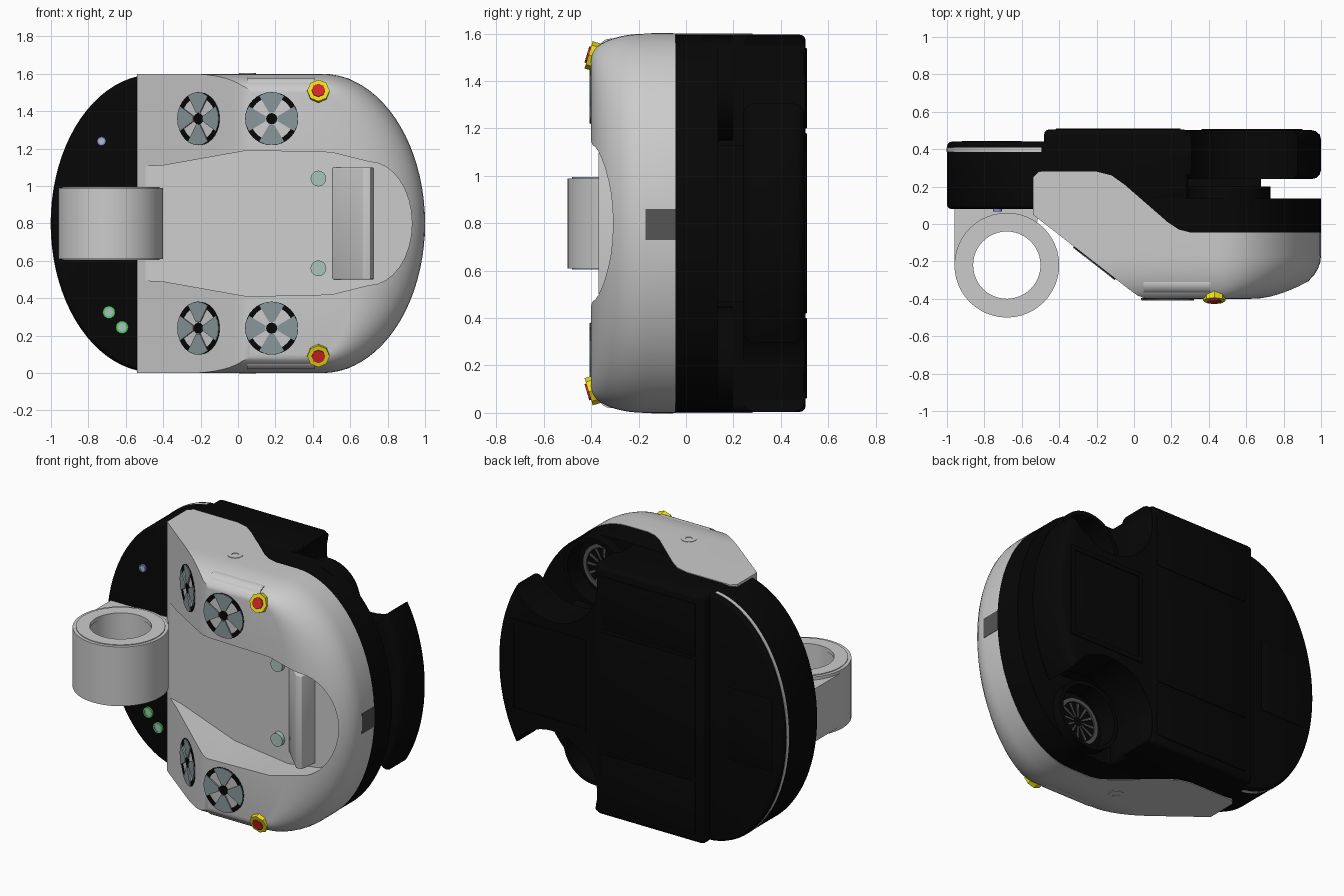
import bpy, bmesh, math
from mathutils import Vector

if "Cube" in bpy.data.objects:
    bpy.data.objects.remove(bpy.data.objects["Cube"])


def material(name, rgb):
    m = bpy.data.materials.new(name)
    m.diffuse_color = (*rgb, 1)
    m.use_nodes = True
    m.node_tree.nodes["Principled BSDF"].inputs["Base Color"].default_value = m.diffuse_color
    return m


BLACK = material("black", (0.002, 0.002, 0.002))
DARK = material("dark_grey", (0.09, 0.09, 0.09))
YELLOW = material("yellow", (0.85, 0.75, 0.01))
RED = material("red", (0.7, 0.02, 0.02))
BLUE = material("blue", (0.25, 0.25, 0.75))
GREEN = material("green", (0.1, 0.6, 0.15))
BLADE = material("blade", (0.25, 0.31, 0.33))
PALE = material("pale", (0.4, 0.55, 0.5))


def finish(name, bm, mat=None, bevel=0, segs=3):
    bmesh.ops.recalc_face_normals(bm, faces=bm.faces)
    me = bpy.data.meshes.new(name)
    bm.to_mesh(me)
    bm.free()
    ob = bpy.data.objects.new(name, me)
    bpy.context.collection.objects.link(ob)
    if mat:
        me.materials.append(mat)
    if bevel:
        mod = ob.modifiers.new("bevel", "BEVEL")
        mod.width, mod.segments, mod.angle_limit = bevel, segs, math.radians(40)
        activate(ob)
        bpy.ops.object.modifier_apply(modifier=mod.name)
    smooth(ob)
    return ob


def activate(ob):
    bpy.ops.object.select_all(action="DESELECT")
    ob.select_set(True)
    bpy.context.view_layer.objects.active = ob


def smooth(ob):
    activate(ob)
    bpy.ops.object.shade_smooth_by_angle(angle=math.radians(30))


def loft(name, rings, mat=None, bevel=0, closed=False):
    """Skin equal-length rings; cap the ends, or join them when closed."""
    bm = bmesh.new()
    vs = [[bm.verts.new(p) for p in r] for r in rings]
    n = len(vs[0])
    for a, b in zip(vs, vs[1:] + ([vs[0]] if closed else [])):
        for i in range(n):
            bm.faces.new((a[i], a[(i + 1) % n], b[(i + 1) % n], b[i]))
    if not closed:
        bm.faces.new(vs[0])
        bm.faces.new(vs[-1])
    return finish(name, bm, mat, bevel)


def prism_y(name, pts, y0, y1, mat=None, bevel=0):
    return loft(name, [[(x, y, z) for x, z in pts] for y in (y0, y1)], mat, bevel)


def prism_z(name, pts, z0, z1, mat=None, bevel=0):
    return loft(name, [[(x, y, z) for x, y in pts] for z in (z0, z1)], mat, bevel)


def box(name, x0, x1, y0, y1, z0, z1, mat=None, bevel=0):
    return prism_y(name, [(x0, z0), (x1, z0), (x1, z1), (x0, z1)], y0, y1, mat, bevel)


def cyl(name, at, axis, r, h, mat=None, n=24, r2=None, r_in=0):
    """Cylinder, cone or tube centred at a point along an axis."""
    q = Vector((0, 0, 1)).rotation_difference(Vector(axis)).to_matrix()

    def ring(rad, z):
        return [Vector(at) + q @ Vector((rad * math.cos(math.tau * i / n), rad * math.sin(math.tau * i / n), z))
                for i in range(n)]
    rings = [ring(r, -h / 2), ring(r if r2 is None else r2, h / 2)]
    if r_in:
        rings += [ring(r_in, h / 2), ring(r_in, -h / 2)]
    return loft(name, rings, mat, closed=bool(r_in))


def boolean(ob, cutter, op="DIFFERENCE"):
    mod = ob.modifiers.new("cut", "BOOLEAN")
    mod.operation, mod.object, mod.solver = op, cutter, "EXACT"
    activate(ob)
    bpy.ops.object.modifier_apply(modifier=mod.name)
    bpy.data.objects.remove(cutter)
    smooth(ob)


def half_outline(side, x_in, rx=0.55, rz=0.8, n=40):
    """Half of the rounded front outline, from x_in out to the curved end."""
    arc = [(side * (0.45 + rx * math.cos(t)), 0.8 + rz * math.sin(t))
           for t in (math.pi * (i / n - 0.5) for i in range(n + 1))]
    return [(x_in, 0.8 - rz)] + arc + [(x_in, 0.8 + rz)]


# grey front shell: rounded bowl trimmed to the stepped top-view profile
layers = [(0, 0.35)] + [(1 - math.cos(t), -0.17 - 0.23 * math.sin(t))
                        for t in (math.pi / 2 * k / 10 for k in range(11))]
shell = loft("front_shell", [[(x, y, z) for x, z in half_outline(1, -0.54, 0.55 - 0.35 * i, 0.8 - 0.1 * i)]
                             for i, y in layers])
profile = [(-0.54, 0.05), (-0.03, -0.347), (0.02, -0.383), (0.08, -0.405), (1.1, -0.41), (1.1, -0.045),
           (0.3, -0.045), (0.24, -0.03), (0.18, 0.01), (-0.05, 0.21), (-0.12, 0.26), (-0.2, 0.28),
           (-0.51, 0.28), (-0.54, 0.25)]
boolean(shell, prism_z("profile_cutter", profile, -0.2, 1.8), "INTERSECT")


# recessed centre panel with sloping floor, then a rounded end behind a cross bar
def floor_y(x):
    return -0.22 * (x + 0.43)


rim = [(-0.6, 0.3), (-0.4, 0.31), (0.05, 0.39), (0.5, 0.38), (0.7, 0.33)]
pocket = [(x, 0.8 - d) for x, d in rim] + [(x, 0.8 + d) for x, d in reversed(rim)]
boolean(shell, loft("pocket_cutter", [[(x, -0.7, z) for x, z in pocket], [(x, floor_y(x), z) for x, z in pocket]]))
end = [(0.65, 0.47)] + [(0.7 + 0.23 * math.cos(t), 0.8 + 0.33 * math.sin(t))
                        for t in (math.pi * (i / 16 - 0.5) for i in range(17))] + [(0.65, 1.13)]
boolean(shell, prism_y("end_cutter", end, -0.7, -0.25))
prism_z("cross_bar", [(0.5, -0.2), (0.67, -0.37), (0.71, -0.37), (0.73, -0.2)], 0.5, 1.1, None, 0.006)
box("side_notch", 0.95, 1.0, -0.17, -0.045, 0.73, 0.86, DARK)

# black body: left housing, thick core, ring plate behind the shell
prism_y("left_housing", half_outline(-1, 0.0, 0.55, 0.795), 0.08, 0.44, BLACK, 0.025)
box("rear_core", -0.48, 0.29, 0.1, 0.505, 0.004, 1.596, BLACK, 0.025)
plate = prism_y("ring_plate", half_outline(1, 0.0, 0.55, 0.797), -0.05, 0.135, BLACK)
box("rear_neck", 0.25, 0.68, 0.12, 0.3, 0.47, 1.13, BLACK)
panel = prism_y("rear_panel", half_outline(1, 0.15, 0.55, 0.796), 0.24, 0.502, BLACK, 0.05)

for top in (0, 1):
    def Z(z):
        return z if top else 1.6 - z
    tag = "_upper" if top else "_lower"
    s = 1 if top else -1
    # corner cut-outs of the rear panel with a recessed rotor in each
    boolean(panel, cyl("notch_cutter", (0.6, 0.4, Z(1.47)), (0, 1, 0), 0.32, 0.6, n=48))
    boolean(plate, cyl("cup_cutter", (0.51, 0.2, Z(1.37)), (0, 1, 0), 0.205, 0.25, n=40))
    cyl("rotor_cup" + tag, (0.51, 0.135, Z(1.37)), (0, 1, 0), 0.22, 0.13, BLACK, 32, r_in=0.195)
    cyl("rotor_disc" + tag, (0.51, 0.08, Z(1.37)), (0, 1, 0), 0.15, 0.03, BLACK, 24)
    cyl("rotor_rim" + tag, (0.51, 0.095, Z(1.37)), (0, 1, 0), 0.15, 0.02, DARK, 24, r_in=0.125)
    for k in range(12):
        a = math.tau * k / 12
        pts = [(0.51 + r * math.cos(a + d), Z(1.37) + r * math.sin(a + d))
               for r, d in ((0.03, -0.1), (0.12, -0.06), (0.12, 0.06), (0.03, 0.1))]
        prism_y("rotor_vane%s_%d" % (tag, k), pts, 0.09, 0.1, DARK)
    # fans on the sloped and flat fronts
    for label, c, ux in (("outer", (-0.21, -0.207, Z(1.36)), (0.789, -0.614, 0)),
                         ("inner", (0.18, -0.4, Z(1.36)), (1, 0, 0))):
        ux, c = Vector(ux), Vector(c)
        nrm = ux.cross(Vector((0, 0, 1)))
        cyl("fan_ring_" + label + tag, c, nrm, 0.142, 0.008, BLACK, 32, r_in=0.115)
        cyl("fan_hub_" + label + tag, c, nrm, 0.03, 0.012, BLACK, 12)
        for k in range(4):
            arc = [(0.035, -0.4), (0.138, -0.5), (0.14, -0.25), (0.14, 0), (0.14, 0.25), (0.138, 0.5), (0.035, 0.4)]
            pts = [c + ux * r * math.cos(a + k * math.pi / 2) + Vector((0, 0, r * math.sin(a + k * math.pi / 2)))
                   for r, a in arc]
            loft("fan_blade_%s%s_%d" % (label, tag, k), [pts, [p + nrm * 0.008 for p in pts]], BLADE)
    # nozzle with its side tube, panel post and side boss
    tilt = Vector((0, -1, 0.3 * s)).normalized()
    n0 = Vector((0.43, -0.375, Z(1.5)))
    cyl("nozzle_collar" + tag, n0, tilt, 0.06, 0.075, YELLOW, 8)
    cyl("nozzle_core" + tag, n0 + tilt * 0.02, tilt, 0.036, 0.05, RED, 8)
    cyl("nozzle_tube" + tag, (0.23, -0.315, Z(1.52)), (1, 0, 0), 0.06, 0.36, None, 20)
    cyl("panel_post" + tag, (0.43, floor_y(0.43) - 0.01, Z(1.04)), (0, -1, 0), 0.042, 0.05, PALE, 20)
    cyl("side_boss" + tag, (0.05, -0.1, Z(1.597)), (0, 0, 1), 0.045, 0.012, None, 20, r_in=0.022)

# raised plates and frames on the back
for i, (z0, z1) in enumerate(((0.06, 0.4), (0.42, 1.18), (1.2, 1.54))):
    box("back_plate_%d" % i, -0.42, 0.25, 0.5, 0.51, z0, z1, BLACK, 0.004)
for i, (x0, x1, z0, z1) in enumerate(((0.36, 0.9, 0.5, 0.53), (0.36, 0.9, 1.07, 1.1),
                                      (0.36, 0.39, 0.53, 1.07), (0.87, 0.9, 0.53, 1.07))):
    box("panel_frame_%d" % i, x0, x1, 0.495, 0.508, z0, z1, BLACK)
box("rear_hatch", -0.92, -0.6, 0.43, 0.445, 0.57, 1.03, BLACK, 0.006)

# light trim strip round the left housing
strip = [p for p in half_outline(-1, -0.47, 0.552, 0.797)[1:-1] if p[0] < -0.47]
inner = [(x * 0.97, 0.8 + (z - 0.8) * 0.97) for x, z in reversed(strip)]
prism_y("trim_strip", strip + inner, 0.385, 0.408)

# side ring on its flared bracket
cyl("side_ring", (-0.68, -0.22, 0.8), (0, 0, 1), 0.28, 0.38, None, 48, r_in=0.185)
for name, (z0, z1) in (("ring_lip_lower", (0.605, 0.63)), ("ring_lip_upper", (0.97, 0.995))):
    cyl(name, (-0.68, -0.22, (z0 + z1) / 2), (0, 0, 1), 0.26, z1 - z0, None, 48, r_in=0.18)
bracket = [(-0.96, 0.1), (-0.96, -0.2)] + [(-0.68 + 0.23 * math.cos(t), -0.22 + 0.23 * math.sin(t))
                                           for t in (math.radians(175 - 15 * i) for i in range(10))]
bracket += [(-0.43, -0.12), (-0.52, 0.0), (-0.5, 0.1)]
prism_z("ring_bracket", bracket, 0.63, 0.97)

# status lights on the left face
for name, x, z, r, m in (("blue_light", -0.73, 1.24, 0.024, BLUE), ("green_light_a", -0.69, 0.325, 0.034, GREEN),
                         ("green_light_b", -0.62, 0.245, 0.034, GREEN)):
    cyl(name, (x, 0.078, z), (0, -1, 0), r, 0.02, m, 16, r_in=r * 0.65)
    cyl(name + "_lens", (x, 0.078, z), (0, -1, 0), r * 0.65, 0.014, PALE, 16)
